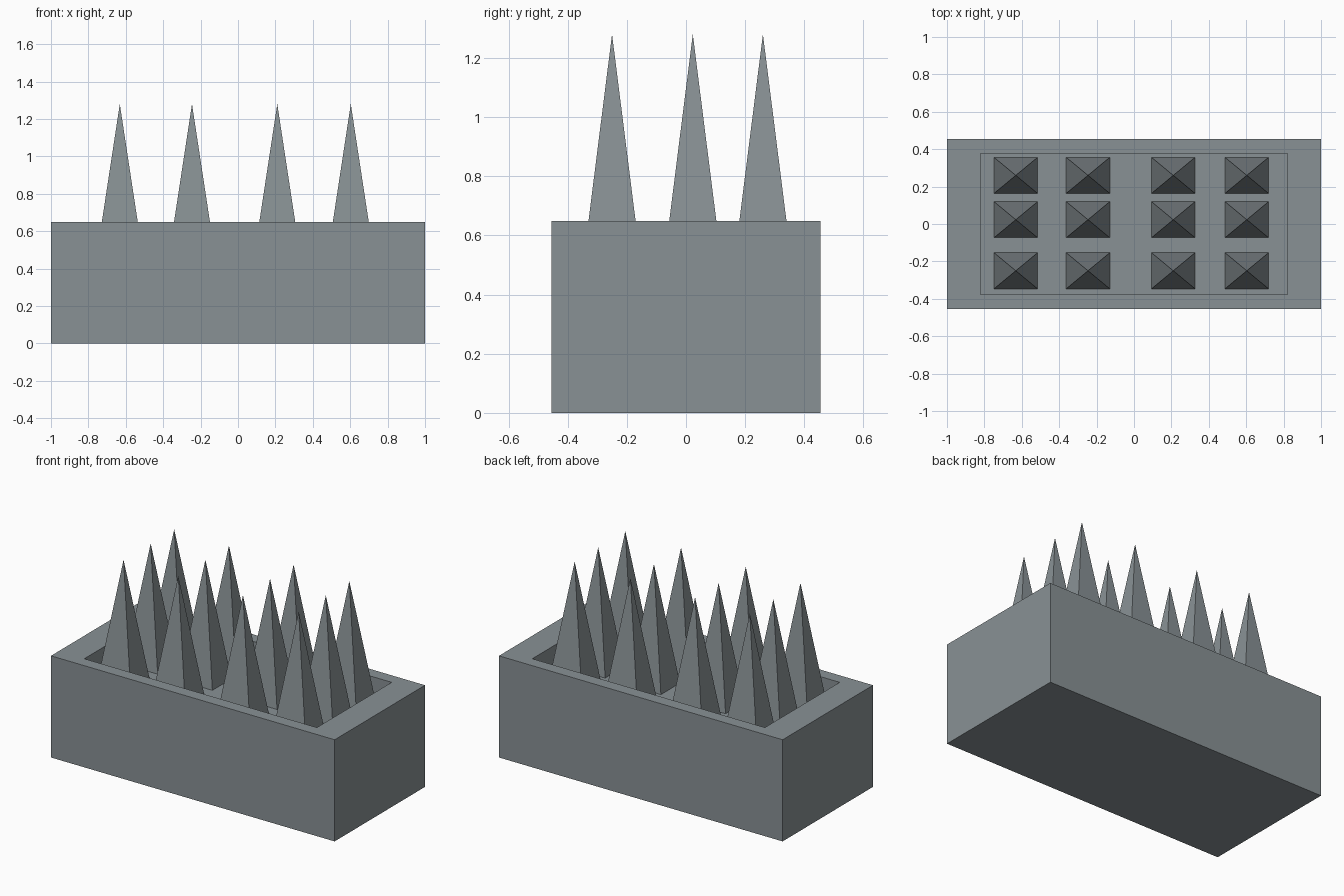
import bpy, bmesh

if "Cube" in bpy.data.objects:
    bpy.data.objects.remove(bpy.data.objects["Cube"])

FLOOR, RIM, TIP = 0.515, 0.648, 1.28

# dark blue-grey metal
metal = bpy.data.materials.new("dark_metal")
metal.diffuse_color = (0.25, 0.285, 0.30, 1)
metal.use_nodes = True
metal.node_tree.nodes["Principled BSDF"].inputs["Base Color"].default_value = metal.diffuse_color


def finish(name, bm):
    bmesh.ops.recalc_face_normals(bm, faces=bm.faces[:])
    mesh = bpy.data.meshes.new(name)
    bm.to_mesh(mesh)
    bm.free()
    mesh.materials.append(metal)
    obj = bpy.data.objects.new(name, mesh)
    bpy.context.collection.objects.link(obj)
    return obj


def rect(bm, hx, hy, z, cy=0.0):
    return [bm.verts.new((sx * hx, cy + sy * hy, z))
            for sx, sy in ((-1, -1), (1, -1), (1, 1), (-1, 1))]


# planter box: outer walls, flat rim, inner walls and recessed floor
bm = bmesh.new()
loops = [rect(bm, 1.0, 0.455, 0), rect(bm, 1.0, 0.455, RIM),
         rect(bm, 0.82, 0.377, RIM), rect(bm, 0.82, 0.377, FLOOR)]
for a, b in zip(loops, loops[1:]):
    for i in range(4):
        j = (i + 1) % 4
        bm.faces.new((a[i], a[j], b[j], b[i]))
bm.faces.new(loops[0][::-1])
bm.faces.new(loops[-1])
finish("planter_box", bm)

# four-sided spikes in a 4 x 3 grid standing on the recessed floor
for x in (-0.632, -0.246, 0.21, 0.603):
    for y in (-0.25, 0.023, 0.26):
        bm = bmesh.new()
        base = rect(bm, 0.1165, 0.0965, 0)
        tip = bm.verts.new((0, 0, TIP - FLOOR))
        for i in range(4):
            bm.faces.new((base[i], base[(i + 1) % 4], tip))
        bm.faces.new(base[::-1])
        finish("spike", bm).location = (x, y, FLOOR)
